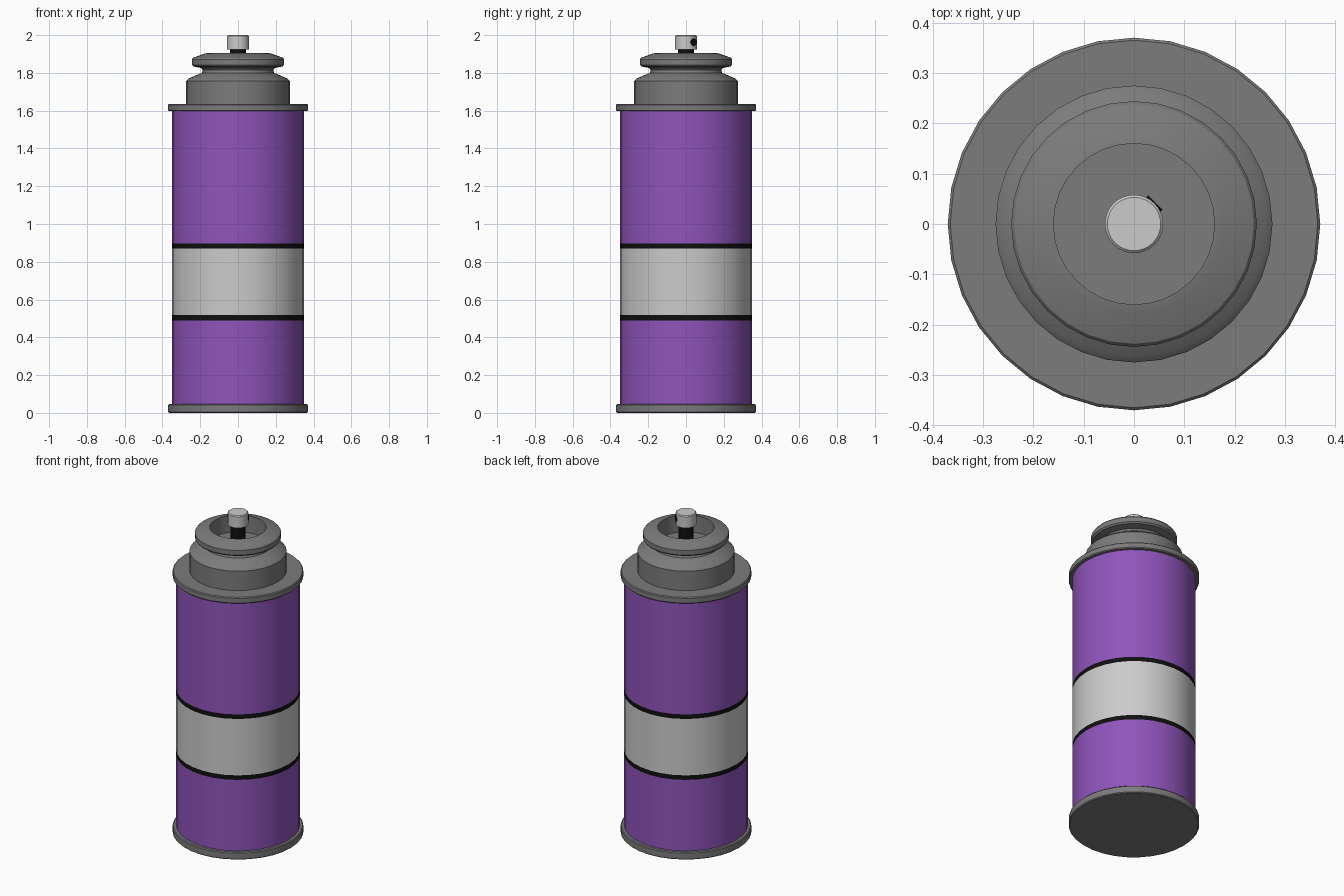
import bpy, bmesh, math
from mathutils import Matrix, Vector

if "Cube" in bpy.data.objects:
    bpy.data.objects.remove(bpy.data.objects["Cube"])

SEG = 32


def material(name, rgb):
    m = bpy.data.materials.new(name)
    m.diffuse_color = (*rgb, 1)
    m.use_nodes = True
    m.node_tree.nodes["Principled BSDF"].inputs["Base Color"].default_value = m.diffuse_color
    return m


purple = material("purple_paint", (0.28, 0.09, 0.50))
dark = material("dark_metal", (0.20, 0.20, 0.20))
black = material("black", (0.005, 0.005, 0.005))
pale = material("pale_grey", (0.75, 0.75, 0.75))


def finish(name, bm, mat):
    bmesh.ops.recalc_face_normals(bm, faces=bm.faces)
    mesh = bpy.data.meshes.new(name)
    bm.to_mesh(mesh)
    bm.free()
    ob = bpy.data.objects.new(name, mesh)
    bpy.context.collection.objects.link(ob)
    mesh.materials.append(mat)
    bpy.ops.object.select_all(action='DESELECT')
    ob.select_set(True)
    bpy.context.view_layer.objects.active = ob
    bpy.ops.object.shade_smooth_by_angle(angle=math.radians(32))
    return ob


def lathe(name, profile, mat, capped=False):
    """Revolve (radius, z) points about z; capped fills the end rings."""
    bm = bmesh.new()
    rings = []
    for r, z in profile:
        rings.append([bm.verts.new((r * math.cos(a), r * math.sin(a), z))
                      for a in (2 * math.pi * i / SEG for i in range(SEG))])
    for lo, hi in zip(rings, rings[1:]):
        for i in range(SEG):
            j = (i + 1) % SEG
            bm.faces.new((lo[i], lo[j], hi[j], hi[i]))
    if capped:
        bm.faces.new(rings[0])
        bm.faces.new(rings[-1])
    return finish(name, bm, mat)


# Painted can wall, split into coloured bands
R = 0.35
for name, z0, z1, mat in (
        ("lower_wall", 0.04, 0.49, purple),
        ("lower_stripe", 0.49, 0.518, black),
        ("label_band", 0.518, 0.87, pale),
        ("upper_stripe", 0.87, 0.898, black),
        ("upper_wall", 0.898, 1.60, purple)):
    lathe(name, [(R, z0), (R, z1)], mat)

# Rolled metal rims
for name, z0, z1 in (("bottom_rim", 0.0, 0.047), ("top_rim", 1.597, 1.636)):
    lathe(name, [(0.365, z0), (0.37, z0 + 0.005), (0.37, z1 - 0.005),
                 (0.365, z1)], dark, capped=True)

# Stepped collar with neck, rounded lip and recessed cup
lathe("valve_collar", [
    (0.275, 1.63), (0.275, 1.757), (0.262, 1.77), (0.192, 1.80),
    (0.187, 1.815), (0.195, 1.826), (0.236, 1.834), (0.244, 1.843),
    (0.244, 1.872), (0.238, 1.880), (0.175, 1.903), (0.16, 1.905),
    (0.16, 1.80)], dark, capped=True)

# Valve stem and spray button
lathe("valve_stem", [(0.042, 1.795), (0.042, 1.93)], black, capped=True)
lathe("spray_button", [(0.058, 1.925), (0.058, 1.995), (0.053, 2.0)],
      pale, capped=True)

# Small spray outlet on the side of the button
d = Vector((1, 1, 0)).normalized()
rot = d.to_track_quat('Z', 'Y').to_matrix().to_4x4()
bm = bmesh.new()
bmesh.ops.create_cone(bm, cap_ends=True, segments=16, radius1=0.02,
                      radius2=0.02, depth=0.012,
                      matrix=Matrix.Translation(d * 0.054 + Vector((0, 0, 1.963))) @ rot)
finish("spray_outlet", bm, black)
